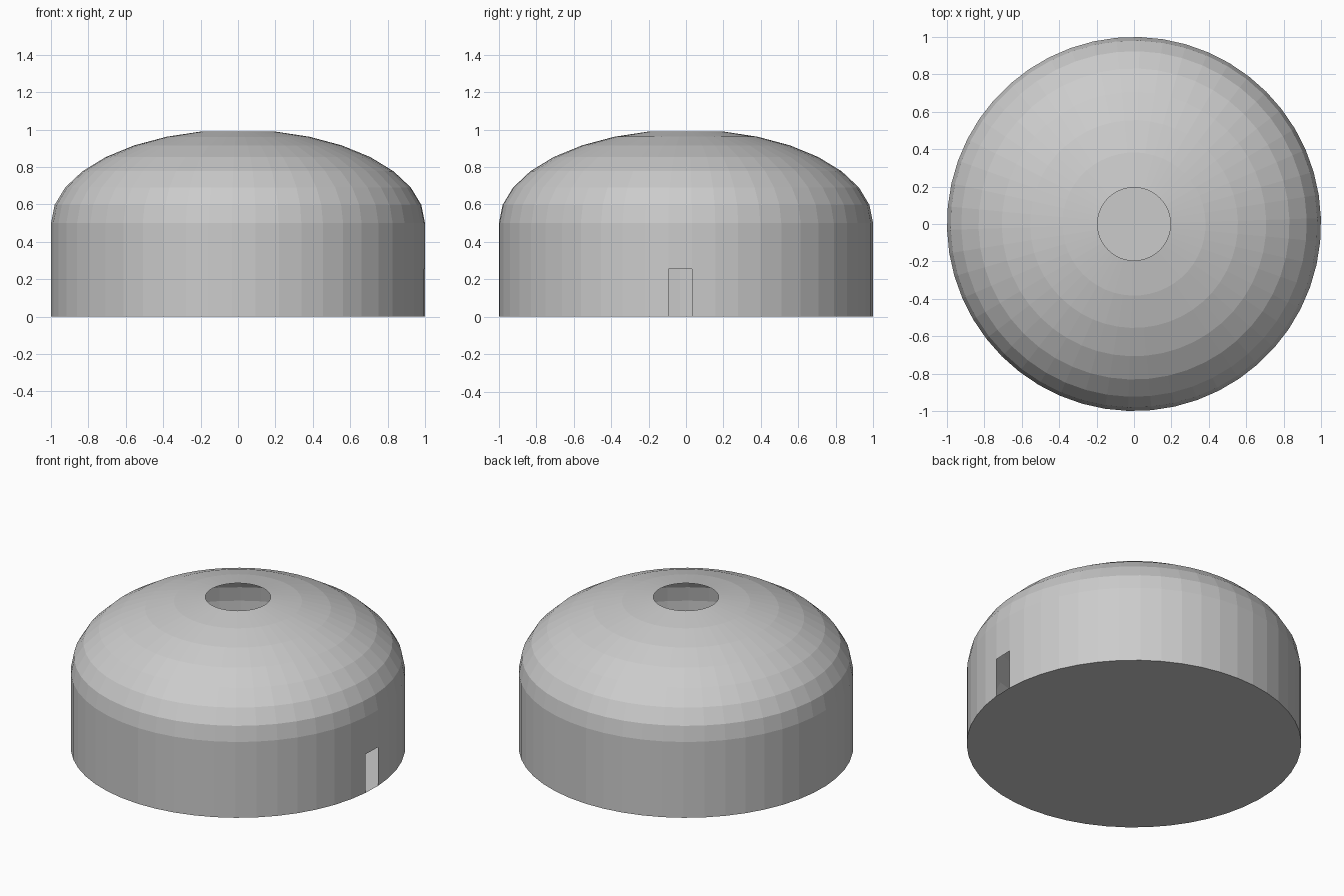
import bpy, bmesh
from math import sin, cos, pi, radians

if "Cube" in bpy.data.objects:
    bpy.data.objects.remove(bpy.data.objects["Cube"])

SEGMENTS = 50
STEP = 2 * pi / SEGMENTS
START = radians(1.8)      # aligns one wall panel with the doorway
DOOR_TOP = 0.255
WALL_TOP = 0.5

# Half profile (radius, height): straight wall, then quarter ellipse up to the roof opening
profile = [(1, 0), (1, DOOR_TOP)]
profile += [(cos(i * pi / 16), WALL_TOP + 0.5 * sin(i * pi / 16)) for i in range(8)]


def add_object(name, bm):
    mesh = bpy.data.meshes.new(name)
    bm.to_mesh(mesh)
    bm.free()
    obj = bpy.data.objects.new(name, mesh)
    bpy.context.collection.objects.link(obj)
    return obj


# Thin shell: wall and dome, open at the top
bm = bmesh.new()
rings = [[bm.verts.new((r * cos(START + k * STEP), r * sin(START + k * STEP), z))
          for k in range(SEGMENTS)] for r, z in profile]
for level, (low, high) in enumerate(zip(rings, rings[1:])):
    for k in range(SEGMENTS):
        # Doorway: the lowest panel on the +x side is left out
        if level == 0 and k == SEGMENTS - 1:
            continue
        n = (k + 1) % SEGMENTS
        bm.faces.new((low[k], low[n], high[n], high[k]))

# Floor closes the base
bm.faces.new(list(reversed(rings[0])))
add_object("domed_hut", bm)
